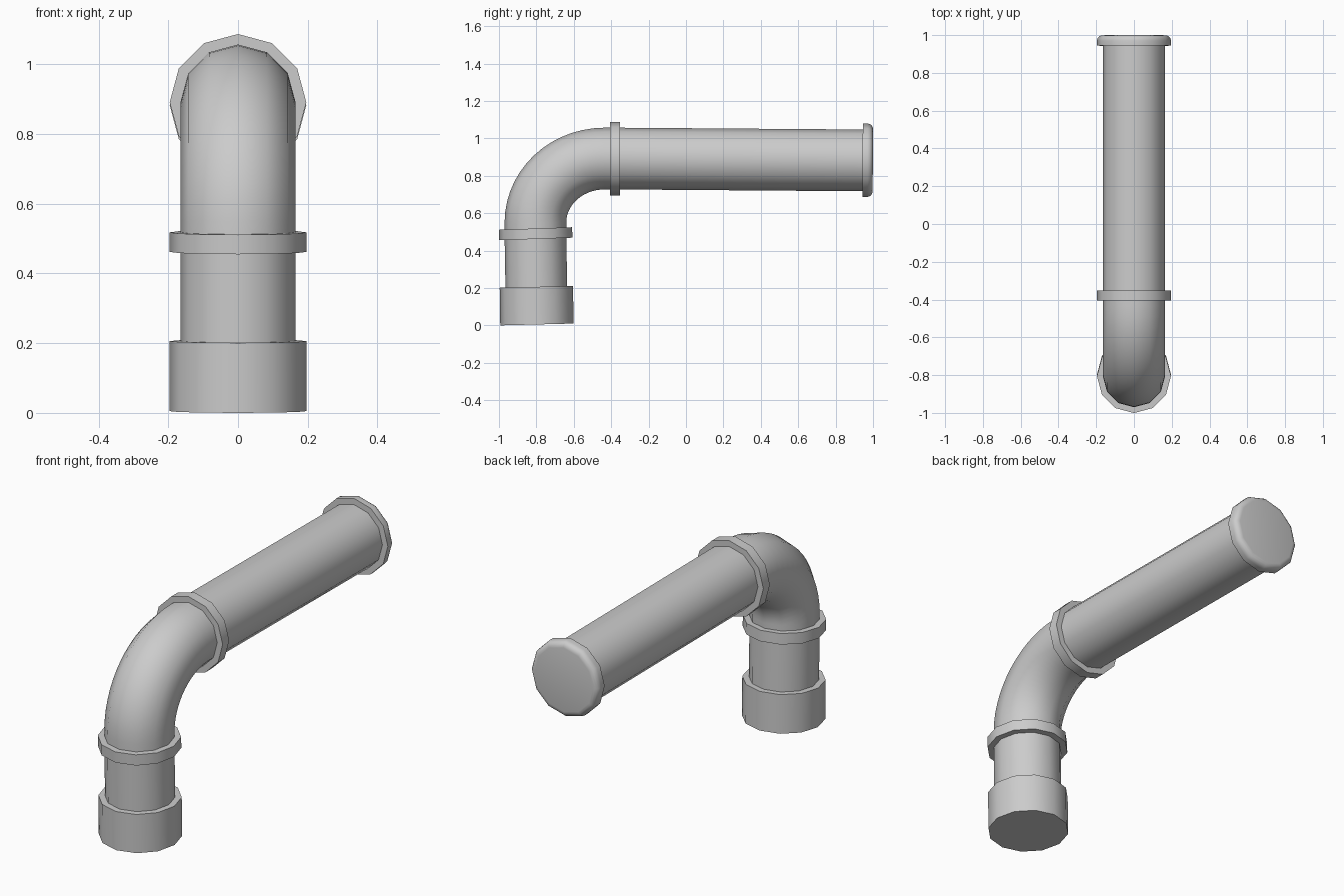
import bpy
import bmesh
from math import radians, sin, cos, pi
from mathutils import Vector

cube = bpy.data.objects.get("Cube")
if cube:
    bpy.data.objects.remove(cube)

SIDES = 12
PIPE_R = 0.165
COLLAR_R = 0.196

grey = bpy.data.materials.new("pipe grey")
grey.use_nodes = True
colour = (0.6, 0.6, 0.6, 1)
grey.diffuse_color = colour
grey.node_tree.nodes["Principled BSDF"].inputs["Base Color"].default_value = colour


def sweep(name, stations):
    """Skin 12-sided rings given as (centre, axis, radius), capped at both ends."""
    bm = bmesh.new()
    rings = []
    across = Vector((1, 0, 0))
    for centre, axis, radius in stations:
        up = axis.normalized().cross(across)
        ring = []
        for i in range(SIDES):
            a = 2 * pi * i / SIDES
            ring.append(bm.verts.new(centre + radius * (cos(a) * across + sin(a) * up)))
        rings.append(ring)
    for low, high in zip(rings, rings[1:]):
        for i in range(SIDES):
            j = (i + 1) % SIDES
            bm.faces.new((low[i], low[j], high[j], high[i]))
    bm.faces.new(rings[0])
    bm.faces.new(rings[-1])
    bmesh.ops.recalc_face_normals(bm, faces=bm.faces)
    mesh = bpy.data.meshes.new(name)
    bm.to_mesh(mesh)
    bm.free()
    mesh.materials.append(grey)
    obj = bpy.data.objects.new(name, mesh)
    bpy.context.collection.objects.link(obj)
    bpy.ops.object.select_all(action='DESELECT')
    obj.select_set(True)
    bpy.context.view_layer.objects.active = obj
    bpy.ops.object.shade_smooth_by_angle(angle=radians(40))
    return obj


def straight(name, start, end, radius, axis=None):
    """Straight cylinder, its end faces square to the axis."""
    start, end = Vector(start), Vector(end)
    axis = Vector(axis) if axis else end - start
    return sweep(name, [(start, axis, radius), (end, axis, radius)])


# Upright section, leaning very slightly forwards
lean = (0, -0.025, 1)
straight("base_collar", (0, -0.797, 0.005), (0, -0.8, 0.206), COLLAR_R, lean)
straight("upright_pipe", (0, -0.8, 0.19), (0, -0.805, 0.48), PIPE_R, lean)
straight("lower_ring", (0, -0.803, 0.462), (0, -0.805, 0.518), COLLAR_R, (0, -0.035, 1))

# Elbow: quarter bend from upright to horizontal
bend = [(Vector((0, -0.805, 0.49)), Vector((0, 0, 1)), PIPE_R)]
steps = 14
for k in range(steps + 1):
    t = pi / 2 * k / steps
    bend.append((Vector((0, -0.435 - 0.37 * cos(t), 0.55 + 0.342 * sin(t))),
                 Vector((0, sin(t), cos(t))), PIPE_R))
bend.append((Vector((0, -0.38, 0.892)), Vector((0, 1, 0)), PIPE_R))
sweep("elbow", bend)

# Long horizontal section, dropping very slightly to the back
straight("upper_ring", (0, -0.405, 0.891), (0, -0.352, 0.891), COLLAR_R)
straight("long_pipe", (0, -0.38, 0.892), (0, 0.96, 0.882), PIPE_R)

# End cap with a rounded rear edge
cap_axis = Vector((0, 1, -0.007))
cap = [(Vector((0, 0.944, 0.883)), cap_axis, COLLAR_R)]
for k in range(5):
    t = pi / 2 * k / 4
    cap.append((Vector((0, 0.97 + 0.029 * sin(t), 0.883)), cap_axis,
                COLLAR_R - 0.03 * (1 - cos(t))))
sweep("end_cap", cap)
